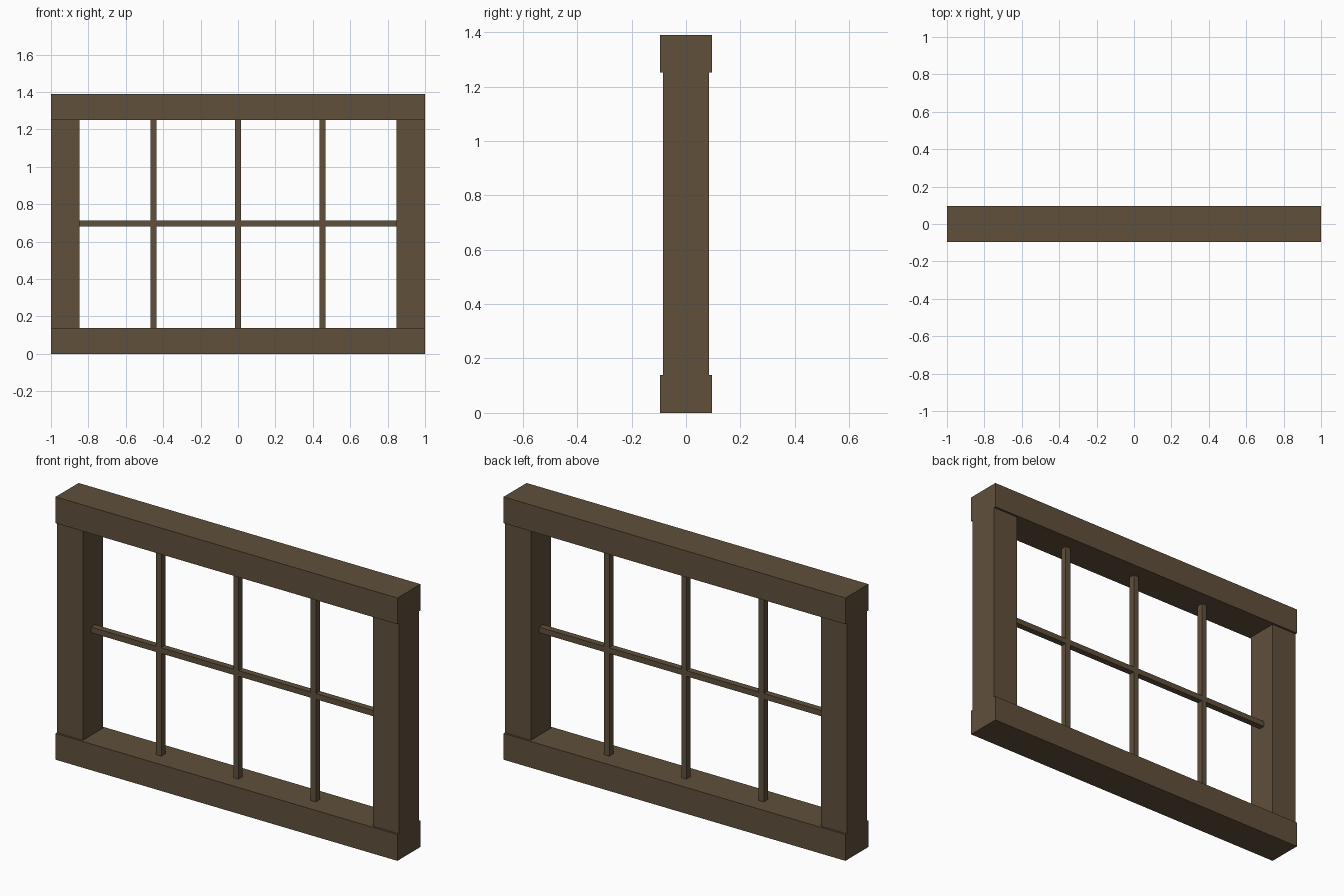
import bpy

if "Cube" in bpy.data.objects:
    bpy.data.objects.remove(bpy.data.objects["Cube"])

# Single dark wood colour
wood = bpy.data.materials.new("dark_brown_wood")
wood.diffuse_color = (0.115, 0.079, 0.044, 1.0)
wood.use_nodes = True
wood.node_tree.nodes["Principled BSDF"].inputs["Base Color"].default_value = wood.diffuse_color


def box(name, x, y, z):
    """Box from (min, max) ranges on each axis."""
    size = [b - a for a, b in (x, y, z)]
    centre = [(a + b) / 2 for a, b in (x, y, z)]
    bpy.ops.mesh.primitive_cube_add(size=1, location=centre)
    ob = bpy.context.object
    ob.name = name
    ob.scale = size
    bpy.ops.object.transform_apply(location=False, rotation=False, scale=True)
    ob.data.materials.append(wood)
    return ob


H = 1.39          # total height
RAIL = 0.139      # rail height
INNER = 0.848     # half width of the opening
BAR = 0.015       # half thickness of the glazing bars
BAR_Y = (-0.017, 0.017)

# Top and bottom rails, slightly deeper than the stiles
box("bottom_rail", (-1, 1), (-0.096, 0.096), (0, RAIL))
box("top_rail", (-1, 1), (-0.096, 0.096), (H - RAIL, H))

# Side stiles
for side, name in ((-1, "left_stile"), (1, "right_stile")):
    box(name, sorted((side * INNER, side)), (-0.085, 0.085), (RAIL, H - RAIL))

# Vertical glazing bars
for i, x in enumerate((-0.452, 0, 0.452)):
    box(f"vertical_bar_{i + 1}", (x - BAR, x + BAR), BAR_Y, (RAIL, H - RAIL))

# Horizontal glazing bar
zc = H / 2 + 0.002
box("horizontal_bar", (-INNER, INNER), BAR_Y, (zc - BAR, zc + BAR))
